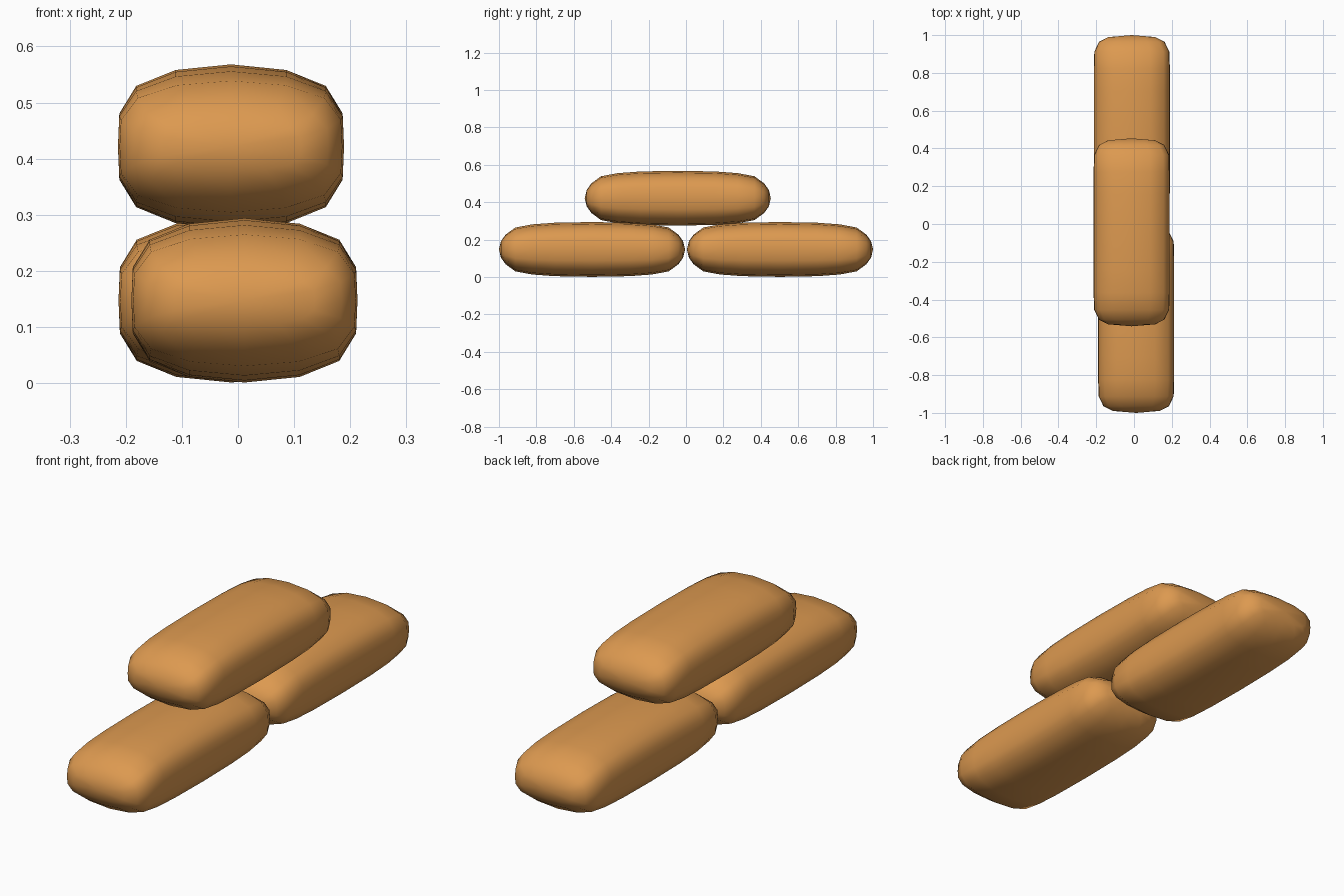
import bpy, bmesh

if "Cube" in bpy.data.objects:
    bpy.data.objects.remove(bpy.data.objects["Cube"])

mat = bpy.data.materials.new("orange tan")
mat.diffuse_color = (0.72, 0.32, 0.08, 1)
mat.use_nodes = True
mat.node_tree.nodes["Principled BSDF"].inputs["Base Color"].default_value = mat.diffuse_color

# Quarter of the 16-sided cross-section (x, z)
QUARTER = [(0.2015, 0), (0.199, 0.059), (0.169, 0.108), (0.0985, 0.1365), (0, 0.1465)]
SECTION = QUARTER + [(-x, z) for x, z in QUARTER[-2::-1]]
SECTION += [(x, -z) for x, z in SECTION[-2:0:-1]]

# Rings along half the length: y, x scale, z scale
HALF = [(0, 1, 1), (0.20, 1, 0.975), (0.32, 1, 0.915), (0.41, 0.985, 0.80),
        (0.462, 0.86, 0.54), (0.487, 0.62, 0.30)]
RINGS = [(-y, a, b) for y, a, b in HALF[:0:-1]] + HALF
END = 0.4975


def bag(name, loc):
    """Pillow-shaped bag lofted through the rings, closed at both tips."""
    bm = bmesh.new()
    loops = [[bm.verts.new((x * a, y, z * b)) for x, z in SECTION] for y, a, b in RINGS]
    n = len(SECTION)
    for r, s in zip(loops, loops[1:]):
        for i in range(n):
            j = (i + 1) % n
            bm.faces.new((r[i], r[j], s[j], s[i]))
    for loop, y in ((loops[0], -END), (loops[-1], END)):
        tip = bm.verts.new((0, y, 0))
        for i in range(n):
            bm.faces.new((loop[i], loop[(i + 1) % n], tip))
    bmesh.ops.recalc_face_normals(bm, faces=bm.faces)
    for f in bm.faces:
        f.smooth = True
    me = bpy.data.meshes.new(name)
    bm.to_mesh(me)
    bm.free()
    me.materials.append(mat)
    ob = bpy.data.objects.new(name, me)
    ob.location = loc
    bpy.context.collection.objects.link(ob)


# Two bags end to end, one resting across the joint
bag("front_bag", (0.0115, -0.5025, 0.1475))
bag("back_bag", (-0.0115, 0.5025, 0.1475))
bag("top_bag", (-0.0125, -0.044, 0.4215))
